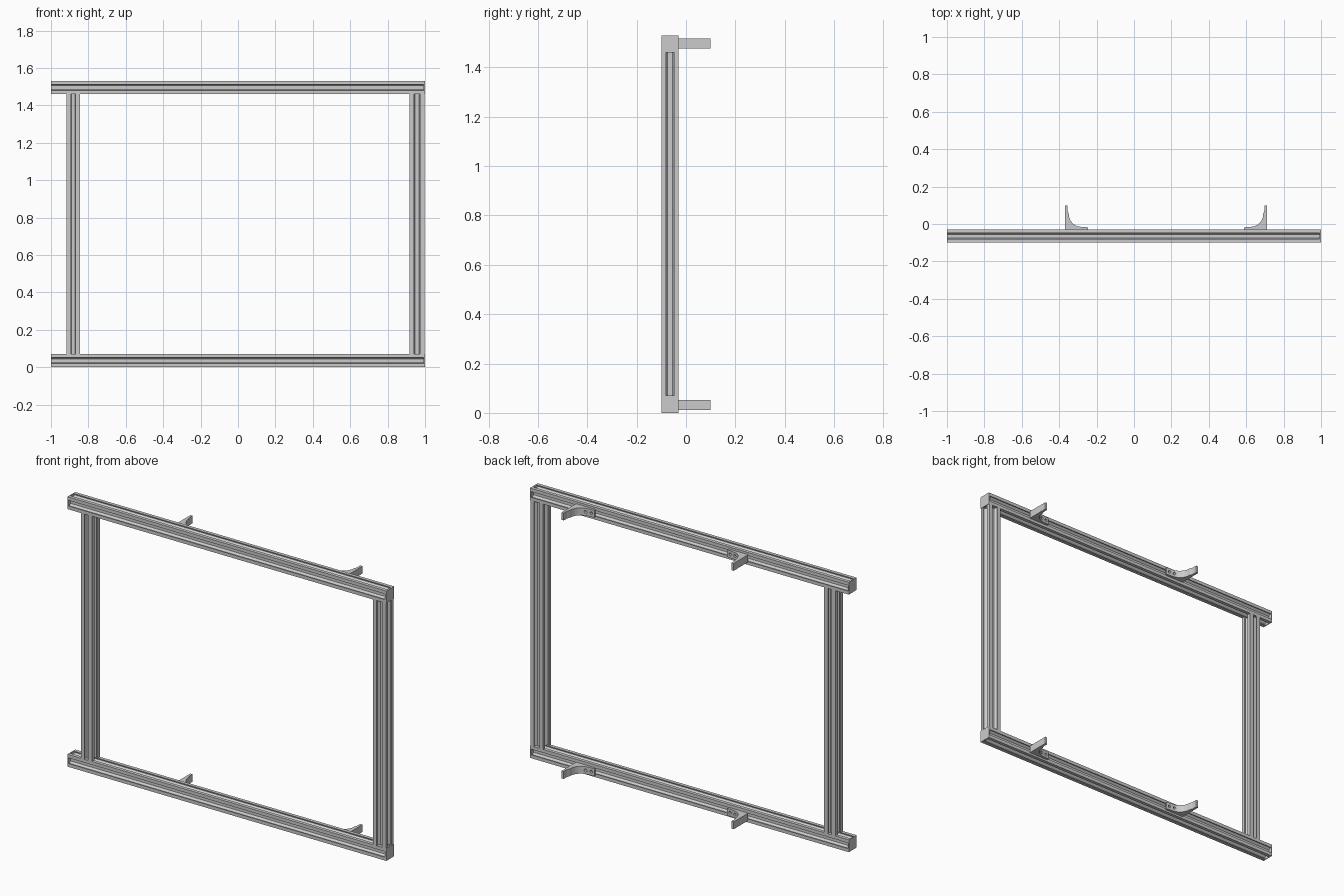
import bpy, bmesh, math
from mathutils import Matrix

if "Cube" in bpy.data.objects:
    bpy.data.objects.remove(bpy.data.objects["Cube"])

RAIL_Y = -0.065     # centre line of the frame in depth
LOW_Z, HIGH_Z = 0.035, 1.495


def extrude(name, outline, z0, z1, matrix=Matrix()):
    """Solid prism from a counter-clockwise outline."""
    bm = bmesh.new()
    face = bm.faces.new([bm.verts.new((x, y, z0)) for x, y in outline])
    top = bmesh.ops.extrude_face_region(bm, geom=[face])["geom"]
    bmesh.ops.translate(bm, vec=(0, 0, z1 - z0),
                        verts=[v for v in top if isinstance(v, bmesh.types.BMVert)])
    bm.transform(matrix)
    bmesh.ops.recalc_face_normals(bm, faces=bm.faces)
    mesh = bpy.data.meshes.new(name)
    bm.to_mesh(mesh)
    bm.free()
    obj = bpy.data.objects.new(name, mesh)
    bpy.context.collection.objects.link(obj)
    return obj


def slot_profile(width, depth, opening):
    """Aluminium extrusion section with a T-slot in each side."""
    a, b, o = width / 2, depth / 2, opening / 2
    pts = []
    for k in range(4):
        t, n = (a, b) if k % 2 == 0 else (b, a)
        half = [(o, n), (o, n - 0.005), (0.022, n - 0.005),
                (0.022, n - 0.010), (0.010, n - 0.022)]
        side = [(t, n)] + half + [(-u, v) for u, v in reversed(half)]
        for u, v in side:
            for _ in range(k):
                u, v = -v, u
            pts.append((u, v))
    return pts


def box(name, x0, x1, y0, y1, z0, z1):
    return extrude(name, [(x0, y0), (x1, y0), (x1, y1), (x0, y1)], z0, z1)


# Rails with end caps
along_x = Matrix(((0, 0, 1, 0), (1, 0, 0, 0), (0, 1, 0, 0), (0, 0, 0, 1)))
for level, z in (("lower", LOW_Z), ("upper", HIGH_Z)):
    extrude(level + "_rail", slot_profile(0.07, 0.07, 0.032), -0.996, 0.992,
            Matrix.Translation((0, RAIL_Y, z)) @ along_x)
    for side, x0, x1 in (("left", -1.0, -0.996), ("right", 0.992, 1.0)):
        box(f"{level}_{side}_end_cap", x0, x1, -0.1, -0.03, z - 0.035, z + 0.035)

# Posts
for side, x, width, opening in (("left", -0.881, 0.07, 0.022),
                                ("right", 0.957, 0.08, 0.034)):
    extrude(side + "_post", slot_profile(width, 0.07, opening), 0.07, 1.46,
            Matrix.Translation((x, RAIL_Y, 0)))

# Corner brackets with a concave gusset, mirrored left to right
L = [(0, 0), (0.123, 0), (0.123, 0.012), (0.085, 0.015)]
arc = [(0.085 - 0.065 * math.sin(t), 0.085 - 0.070 * math.cos(t))
       for t in (math.radians(15 * i) for i in range(1, 7))]
L += arc + [(0.014, 0.10), (0.014, 0.13), (0, 0.13)]
for level, z in (("lower", 0.032), ("upper", 1.497)):
    for side, x, s in (("left", -0.369, 1), ("right", 0.711, -1)):
        place = Matrix.Translation((x, -0.03, z)) @ Matrix.Diagonal((s, 1, 1, 1))
        bracket = extrude(f"{level}_{side}_bracket", L, -0.021, 0.021, place)
        # Bolt holes through the foot
        for i, hx in enumerate((0.072, 0.104)):
            bpy.ops.mesh.primitive_cylinder_add(
                vertices=12, radius=0.008, depth=0.12,
                location=(x + s * hx, -0.01, z), rotation=(math.pi / 2, 0, 0))
            cutter = bpy.context.object
            cutter.name = f"{level}_{side}_hole_cutter_{i}"
            cutter.hide_render = True
            cutter.display_type = 'WIRE'
            mod = bracket.modifiers.new("bolt_hole", 'BOOLEAN')
            mod.operation = 'DIFFERENCE'
            mod.object = cutter
